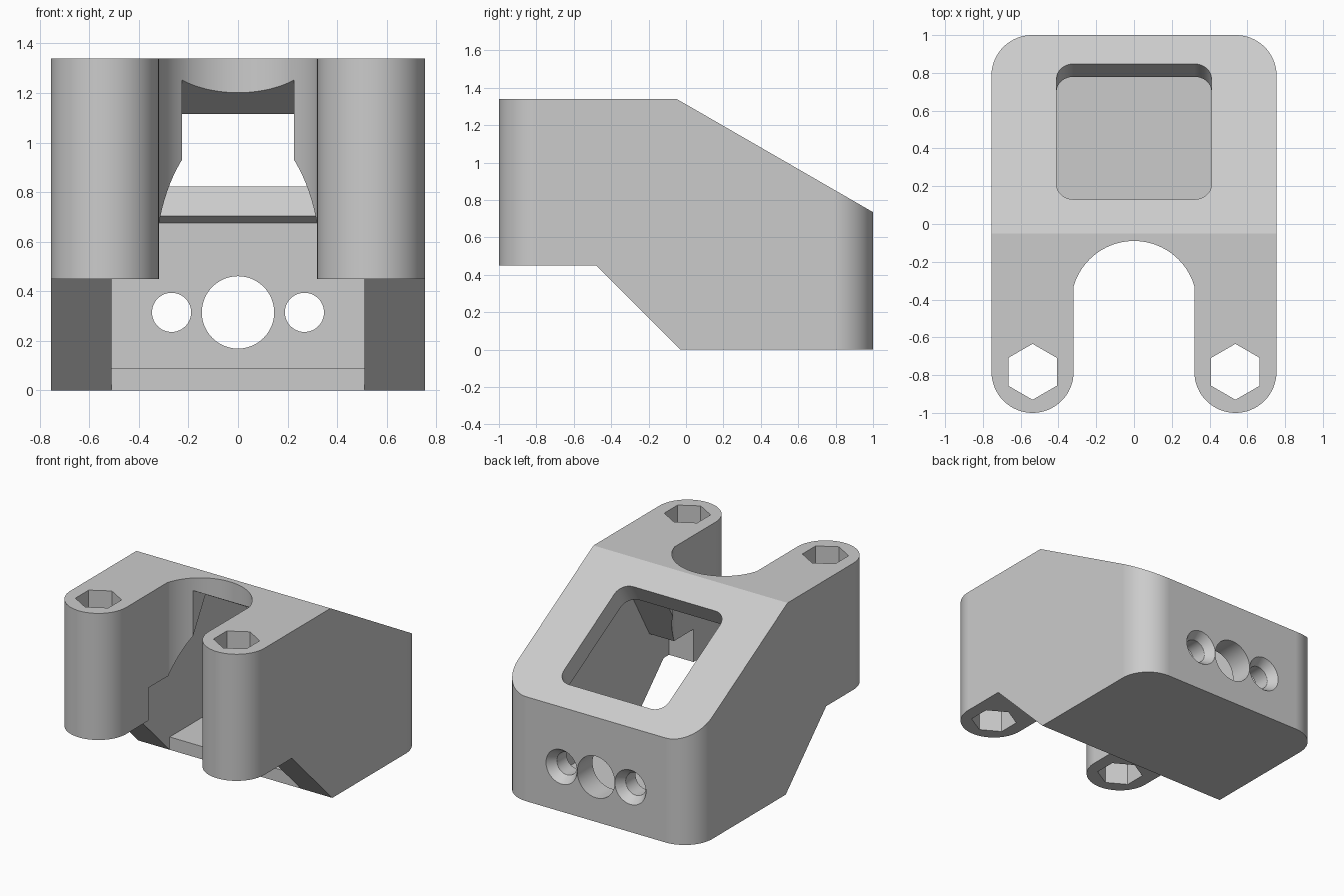
import bpy, bmesh, math
from mathutils import Vector

old = bpy.data.objects.get("Cube")
if old:
    bpy.data.objects.remove(old, do_unlink=True)

# Material
grey = bpy.data.materials.new("plain grey")
grey.use_nodes = True
COLOR = (0.6, 0.6, 0.6, 1)
grey.diffuse_color = COLOR
grey.node_tree.nodes["Principled BSDF"].inputs["Base Color"].default_value = COLOR

# Extrusion frames: two profile axes, then the extrusion axis
X, Y, Z = Vector((1, 0, 0)), Vector((0, 1, 0)), Vector((0, 0, 1))
TILT = math.radians(30)
DOWN_SLOPE = Vector((0, math.cos(TILT), -math.sin(TILT)))
OFF_SLOPE = Vector((0, math.sin(TILT), math.cos(TILT)))
PLAN, SIDE, BACK, SLOPE = (X, Y, Z), (Y, Z, X), (Z, X, Y), (X, DOWN_SLOPE, OFF_SLOPE)


def arc(cx, cy, r, a0, a1, n=16):
    angles = [math.radians(a0 + (a1 - a0) * i / n) for i in range(n + 1)]
    return [(cx + r * math.cos(a), cy + r * math.sin(a)) for a in angles]


def circle(cx, cy, r, n=48, start=0):
    return arc(cx, cy, r, start, start + 360, n)[:-1]


def loft(name, frame, start, end, lo, hi):
    """Solid between two matching outlines at distances lo and hi."""
    a, b, c = frame
    bm = bmesh.new()
    rings = [[bm.verts.new(a * p + b * q + c * d) for p, q in pts]
             for pts, d in ((start, lo), (end, hi))]
    n = len(start)
    for ring in rings:
        bm.faces.new(ring)
    for i in range(n):
        j = (i + 1) % n
        bm.faces.new((rings[0][i], rings[0][j], rings[1][j], rings[1][i]))
    bmesh.ops.recalc_face_normals(bm, faces=bm.faces)
    mesh = bpy.data.meshes.new(name)
    bm.to_mesh(mesh)
    bm.free()
    mesh.materials.append(grey)
    obj = bpy.data.objects.new(name, mesh)
    bpy.context.scene.collection.objects.link(obj)
    return obj


def prism(name, frame, pts, lo, hi):
    return loft(name, frame, pts, pts, lo, hi)


def combine(target, tool, operation="DIFFERENCE"):
    tool.hide_render = True
    mod = target.modifiers.new(tool.name, "BOOLEAN")
    mod.operation, mod.solver, mod.object = operation, "EXACT", tool
    bpy.context.view_layer.objects.active = target
    bpy.ops.object.modifier_apply(modifier=mod.name)
    bpy.data.objects.remove(tool, do_unlink=True)


# Plan outline: rounded back, two round-ended legs and the slot between them
outline = (arc(0.54, 0.785, 0.215, 0, 90) + arc(-0.54, 0.785, 0.215, 90, 180)
           + arc(-0.537, -0.7825, 0.2175, 180, 360, 32)
           + arc(0, -0.423, 0.333, 164, 16, 40)
           + arc(0.537, -0.7825, 0.2175, 180, 360, 32))
body = prism("mount_body", PLAN, outline, -0.2, 1.6)

# Side profile: sloped top and chamfered underside
profile = [(-1.1, 0.45), (-0.48, 0.45), (-0.03, 0), (1.1, 0),
           (1.1, 0.677), (-0.05, 1.34), (-1.1, 1.34)]
combine(body, prism("side_profile", SIDE, profile, -0.9, 0.9), "INTERSECT")

# Inner chamber, open at the front underside
chamber = [(-0.54, -0.1), (-0.54, 0.68), (-0.323, 0.68), (-0.039, 1.172),
           (0.83, 0.675), (0.83, 0.09), (-0.03, 0.09), (-0.03, -0.1)]
combine(body, prism("chamber", SIDE, chamber, -0.51, 0.51))

# Narrow passage from the chamber to the slot
passage = [(-0.3, 0.6), (-0.3, 1.322), (-0.02, 1.161), (-0.02, 0.6)]
combine(body, prism("passage", SIDE, passage, -0.225, 0.225))

# Rounded window, square to the sloped top
window = (arc(0.32, 0.233, 0.09, 0, 90, 8) + arc(-0.32, 0.233, 0.09, 90, 180, 8)
          + arc(-0.32, -0.415, 0.09, 180, 270, 8) + arc(0.32, -0.415, 0.09, 270, 360, 8))
combine(body, prism("window", SLOPE, window, 0.9, 1.4))

# Back wall: large centre hole
HOLE_Z = 0.315
combine(body, prism("centre_hole", BACK, circle(HOLE_Z, 0, 0.146), 0.7, 1.1))

for side in (-1, 1):
    # Countersunk screw holes
    x = side * 0.268
    combine(body, prism("screw_hole", BACK, circle(HOLE_Z, x, 0.079), 0.7, 1.1))
    combine(body, loft("countersink", BACK, circle(HOLE_Z, x, 0.079),
                       circle(HOLE_Z, x, 0.125), 0.94, 1.006))
    # Hexagonal hole through each leg
    combine(body, prism("hex_hole", PLAN,
                        circle(side * 0.537, -0.7825, 0.148, 6, 90), 0.2, 1.6))

# Smooth curves, sharp edges, clean flat faces
bpy.ops.object.select_all(action="DESELECT")
body.select_set(True)
bpy.context.view_layer.objects.active = body
bpy.ops.object.shade_smooth_by_angle(angle=math.radians(25))
weighted = body.modifiers.new("flat_faces", "WEIGHTED_NORMAL")
weighted.keep_sharp = True
